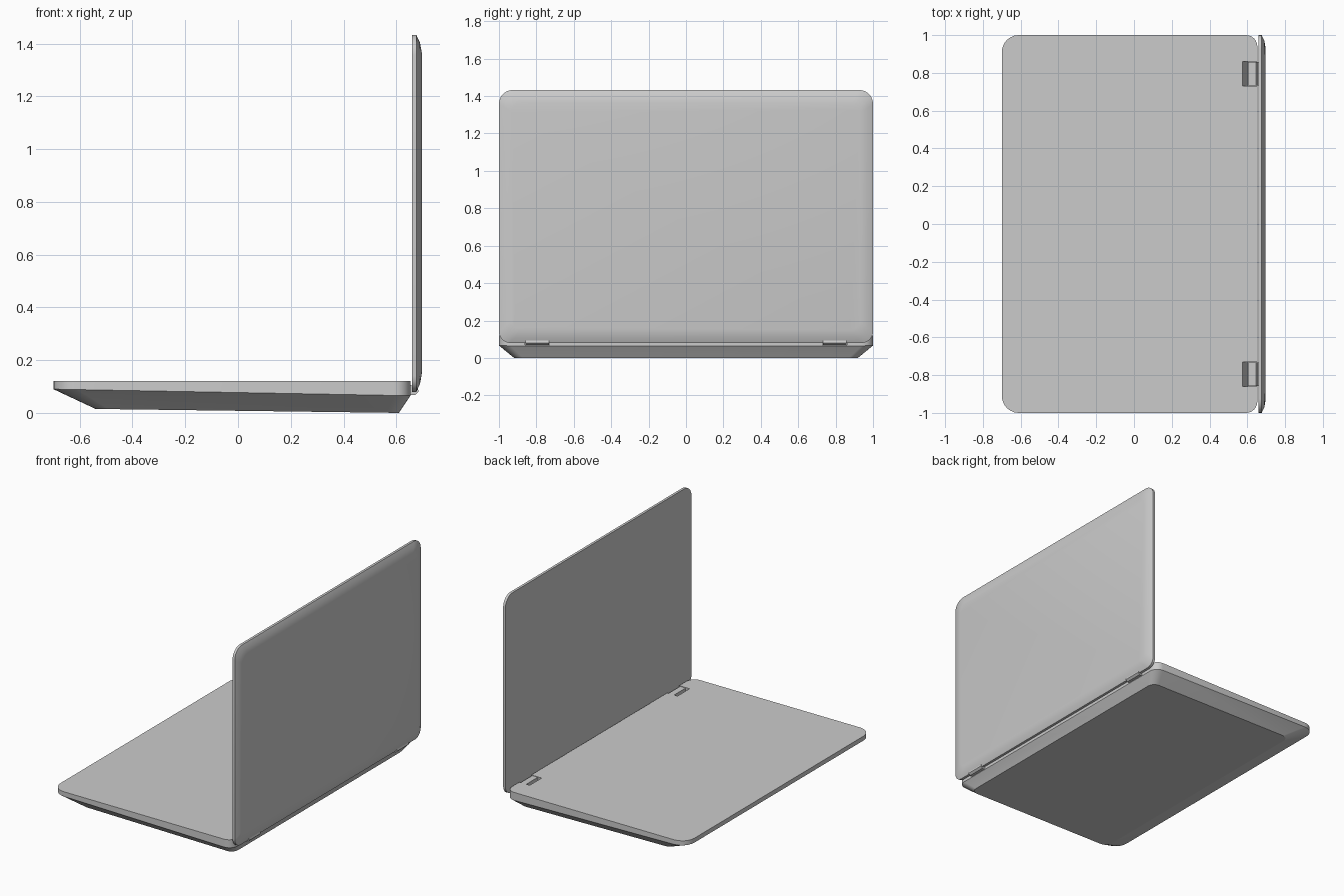
import bpy, bmesh, math

if "Cube" in bpy.data.objects:
    bpy.data.objects.remove(bpy.data.objects["Cube"])


def rounded_rect(u0, u1, v0, v1, r0, r1, seg=6):
    """Outline in (u, v); r0 rounds the corners at u0, r1 those at u1."""
    corners = [(u1 - r1, v1 - r1, r1, 0), (u0 + r0, v1 - r0, r0, 90),
               (u0 + r0, v0 + r0, r0, 180), (u1 - r1, v0 + r1, r1, 270)]
    pts = []
    for cu, cv, r, start in corners:
        for i in range(seg + 1):
            a = math.radians(start + 90 * i / seg)
            pts.append((cu + r * math.cos(a), cv + r * math.sin(a)))
    return pts


def loft(name, rings):
    """Skin a stack of equal-length 3D rings and cap both ends."""
    bm = bmesh.new()
    loops = [[bm.verts.new(p) for p in ring] for ring in rings]
    n = len(loops[0])
    for a, b in zip(loops, loops[1:]):
        for i in range(n):
            j = (i + 1) % n
            bm.faces.new((a[i], a[j], b[j], b[i]))
    bm.faces.new(loops[0])
    bm.faces.new(loops[-1])
    bmesh.ops.recalc_face_normals(bm, faces=bm.faces)
    mesh = bpy.data.meshes.new(name)
    bm.to_mesh(mesh)
    bm.free()
    obj = bpy.data.objects.new(name, mesh)
    bpy.context.collection.objects.link(obj)
    return obj


def activate(obj):
    bpy.ops.object.select_all(action='DESELECT')
    obj.select_set(True)
    bpy.context.view_layer.objects.active = obj


def smooth(obj, angle):
    activate(obj)
    bpy.ops.object.shade_smooth_by_angle(angle=math.radians(angle))


def prism(name, profile, y0, y1):
    return loft(name, [[(x, y, z) for x, z in profile] for y in (y0, y1)])


def base_ring(x0, x1, y, z0, z1, r0, r1):
    """Ring whose height runs from z0 at the front edge to z1 at the hinge."""
    return [(u, v, z0 + (z1 - z0) * (u - x0) / (x1 - x0))
            for u, v in rounded_rect(x0, x1, -y, y, r0, r1)]


# Keyboard base: upright lip, then tapered underside
base = loft("base", [
    base_ring(-0.70, 0.653, 1.0, 0.12, 0.12, 0.09, 0.06),
    base_ring(-0.70, 0.653, 1.0, 0.09, 0.065, 0.09, 0.06),
    base_ring(-0.54, 0.61, 0.92, 0.015, 0.0, 0.05, 0.05),
])

# Hinges, each sitting in a notch cut from the base
notch = [(0.575, 0.14), (0.575, 0.12), (0.60, 0.07), (0.72, 0.07), (0.72, 0.14)]
arm = [(0.603, 0.118), (0.645, 0.118), (0.655, 0.105), (0.68, 0.10),
       (0.685, 0.08), (0.672, 0.068), (0.62, 0.068), (0.603, 0.08)]
for side, label in ((-1, "left"), (1, "right")):
    y0, y1 = sorted((side * 0.73, side * 0.86))
    cutter = prism("hinge_notch_cutter", notch, y0, y1)
    cutter.hide_render = True
    mod = base.modifiers.new("notch", 'BOOLEAN')
    mod.operation = 'DIFFERENCE'
    mod.solver = 'EXACT'
    mod.object = cutter
    activate(base)
    bpy.ops.object.modifier_apply(modifier=mod.name)
    bpy.data.objects.remove(cutter)
    smooth(prism(label + "_hinge", arm, y0 + 0.002, y1 - 0.002), 20)
smooth(base, 20)


def lid_ring(x, inset, r0, r1):
    return [(x, v, u) for u, v in
            rounded_rect(0.08 + inset, 1.433 - inset, -1 + inset, 1 - inset, r0, r1)]


# Screen lid: flat screen face, thin rim, softly bevelled back
lid = loft("screen_lid", [
    lid_ring(0.659, 0.0, 0.06, 0.075),
    lid_ring(0.676, 0.0, 0.06, 0.075),
    lid_ring(0.690, 0.03, 0.055, 0.065),
    lid_ring(0.697, 0.07, 0.05, 0.05),
])
smooth(lid, 35)
